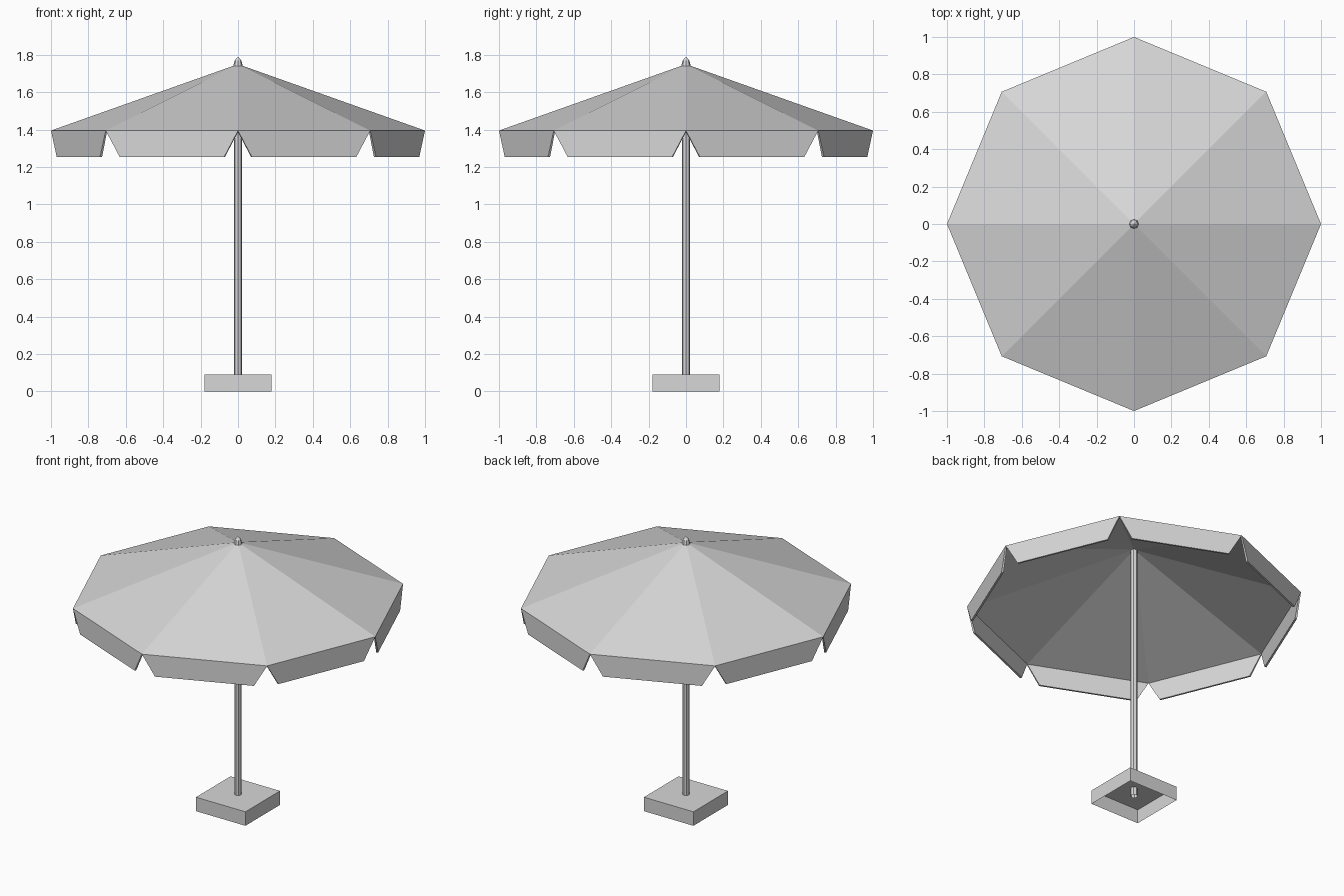
import bpy, bmesh
from math import cos, sin, pi
from mathutils import Vector, Matrix

cube = bpy.data.objects.get("Cube")
if cube:
    bpy.data.objects.remove(cube, do_unlink=True)

SIDES = 8
EAVE_Z, APEX_Z, HEM_Z = 1.395, 1.75, 1.255
NOTCH = 0.08          # how far each valance flap tapers in along the eave

grey = bpy.data.materials.new("plain grey")
colour = (0.68, 0.68, 0.68, 1)
grey.use_nodes = True
grey.diffuse_color = colour
grey.node_tree.nodes["Principled BSDF"].inputs["Base Color"].default_value = colour


def make_object(name, bm):
    mesh = bpy.data.meshes.new(name)
    bm.to_mesh(mesh)
    bm.free()
    mesh.materials.append(grey)
    obj = bpy.data.objects.new(name, mesh)
    bpy.context.collection.objects.link(obj)
    return obj


def ring(bm, radius, z):
    return [bm.verts.new((radius * cos(2 * pi * i / SIDES),
                          radius * sin(2 * pi * i / SIDES), z))
            for i in range(SIDES)]


def bridge(bm, low, high):
    for i in range(SIDES):
        j = (i + 1) % SIDES
        bm.faces.new((low[i], low[j], high[j], high[i]))


def cap(bm, low, z):
    tip = bm.verts.new((0, 0, z))
    for i in range(SIDES):
        bm.faces.new((low[i], low[(i + 1) % SIDES], tip))


# Canopy: eight-sided roof with a tapered flap hanging from each edge
bm = bmesh.new()
eave = ring(bm, 1, EAVE_Z)
cap(bm, eave, APEX_Z)
drop = Vector((0, 0, HEM_Z - EAVE_Z))
for i in range(SIDES):
    a, b = eave[i], eave[(i + 1) % SIDES]
    along = (b.co - a.co).normalized() * NOTCH
    bm.faces.new((a, bm.verts.new(a.co + along + drop),
                  bm.verts.new(b.co - along + drop), b))
canopy = make_object("canopy", bm)
cloth = canopy.modifiers.new("cloth thickness", 'SOLIDIFY')
cloth.thickness = 0.012
cloth.offset = -1

# Pole: open tube running from inside the base to the apex
bm = bmesh.new()
bridge(bm, ring(bm, 0.022, 0.04), ring(bm, 0.022, 1.735))
make_object("pole", bm)

# Finial: small faceted point on top
bm = bmesh.new()
foot, shoulder = ring(bm, 0.026, 1.738), ring(bm, 0.018, 1.77)
bridge(bm, foot, shoulder)
cap(bm, shoulder, 1.79)
make_object("finial", bm)

# Base: square box, hollow and open underneath
bm = bmesh.new()
bmesh.ops.create_cube(bm, size=1, matrix=Matrix.Translation((0, 0, 0.046))
                      @ Matrix.Diagonal((0.36, 0.36, 0.092, 1)))
bm.normal_update()
underside = [f for f in bm.faces if f.normal.z < -0.5]
bmesh.ops.delete(bm, geom=underside, context='FACES_ONLY')
make_object("base", bm)
